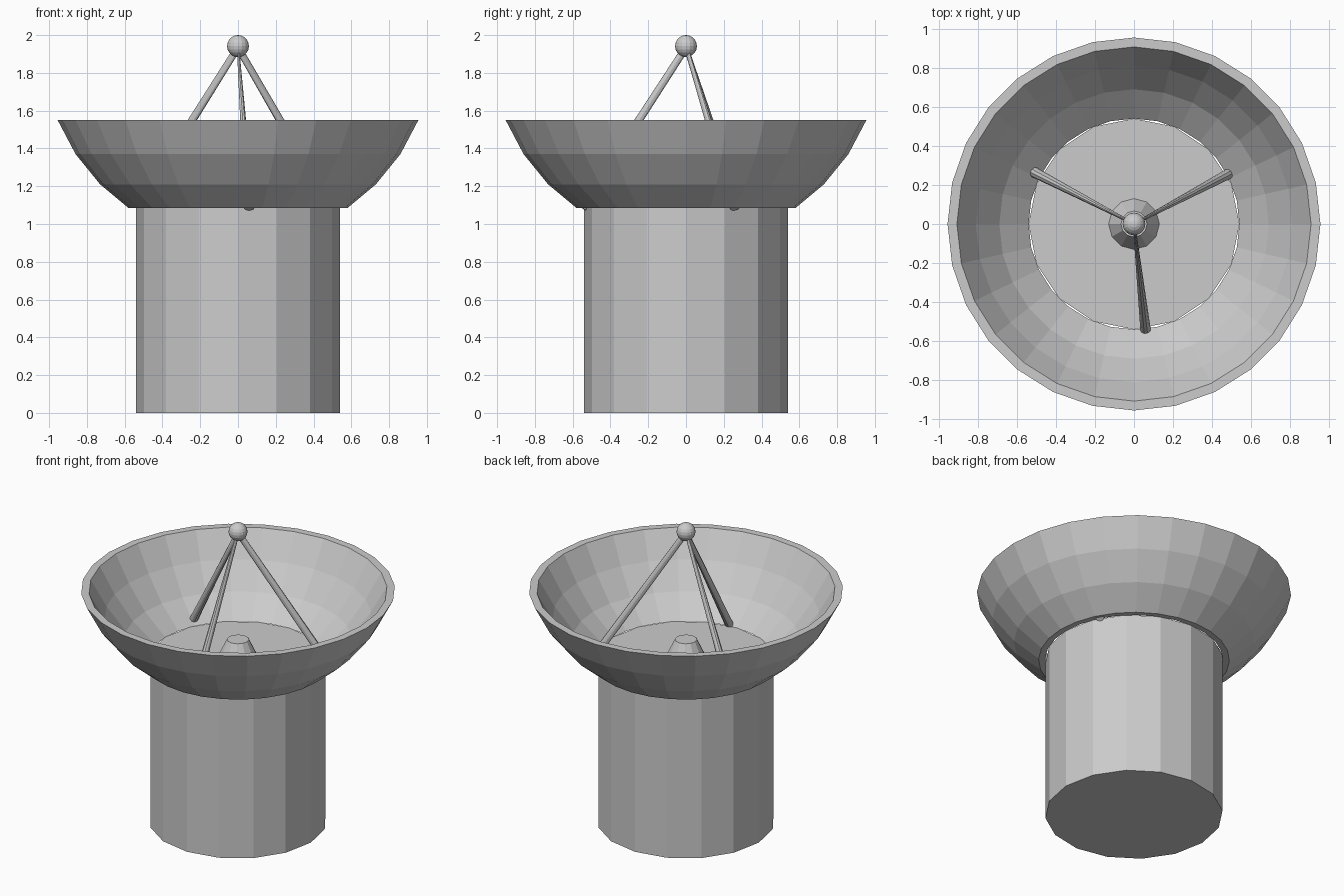
import bpy, bmesh
from math import sin, cos, tau
from mathutils import Vector

if "Cube" in bpy.data.objects:
    bpy.data.objects.remove(bpy.data.objects["Cube"])


def make_object(name, bm):
    bmesh.ops.recalc_face_normals(bm, faces=bm.faces)
    mesh = bpy.data.meshes.new(name)
    bm.to_mesh(mesh)
    bm.free()
    obj = bpy.data.objects.new(name, mesh)
    bpy.context.collection.objects.link(obj)
    return obj


def bridge(bm, a, b):
    n = len(a)
    for i in range(n):
        j = (i + 1) % n
        bm.faces.new((a[i], a[j], b[j], b[i]))


def lathe(name, profile, sides, closed=False):
    """Revolve (radius, z) points; cap the ends, or close into a ring."""
    bm = bmesh.new()
    rings = [[bm.verts.new((r * cos(tau * i / sides), r * sin(tau * i / sides), z))
              for i in range(sides)] for r, z in profile]
    for a, b in zip(rings, rings[1:]):
        bridge(bm, a, b)
    if closed:
        bridge(bm, rings[-1], rings[0])
    else:
        bm.faces.new(rings[0])
        bm.faces.new(rings[-1])
    return make_object(name, bm)


def strut(name, foot, top, sides=10):
    """Rod that is round at the foot and flattens sideways at the top."""
    foot, top = Vector(foot), Vector(top)
    axis = (top - foot).normalized()
    side = axis.cross(Vector((0, 0, 1))).normalized()
    radial = axis.cross(side)
    bm = bmesh.new()
    rings = []
    for centre, w, h in ((foot, 0.027, 0.024), (top, 0.006, 0.02)):
        rings.append([bm.verts.new(centre + side * w * cos(tau * i / sides)
                                   + radial * h * sin(tau * i / sides))
                      for i in range(sides)])
    bridge(bm, *rings)
    bm.faces.new(rings[0])
    bm.faces.new(rings[1])
    return make_object(name, bm)


# Pedestal drum, whose top is the floor of the dish
lathe("pedestal", [(0.54, 0), (0.54, 1.09)], 16)

# Thick-walled dish: outside going up, then inside going down
lathe("dish", [(0.58, 1.085), (0.73, 1.21), (0.86, 1.37), (0.955, 1.55),
               (0.907, 1.55), (0.81, 1.38), (0.69, 1.22), (0.54, 1.088)], 28, closed=True)

# Feed cone in the middle of the dish
lathe("feed_cone", [(0.135, 1.08), (0.067, 1.22)], 12)

# Receiver ball
bm = bmesh.new()
bmesh.ops.create_uvsphere(bm, u_segments=16, v_segments=10, radius=0.058)
bmesh.ops.translate(bm, verts=bm.verts, vec=(0, 0, 1.942))
make_object("receiver_ball", bm)

# Tripod struts, their feet poking through the dish
for name, foot in (("front_strut", (0.06, -0.55, 1.085)),
                   ("right_strut", (0.49, 0.26, 1.085)),
                   ("left_strut", (-0.515, 0.267, 1.115))):
    strut(name, foot, (0, 0, 1.935))
